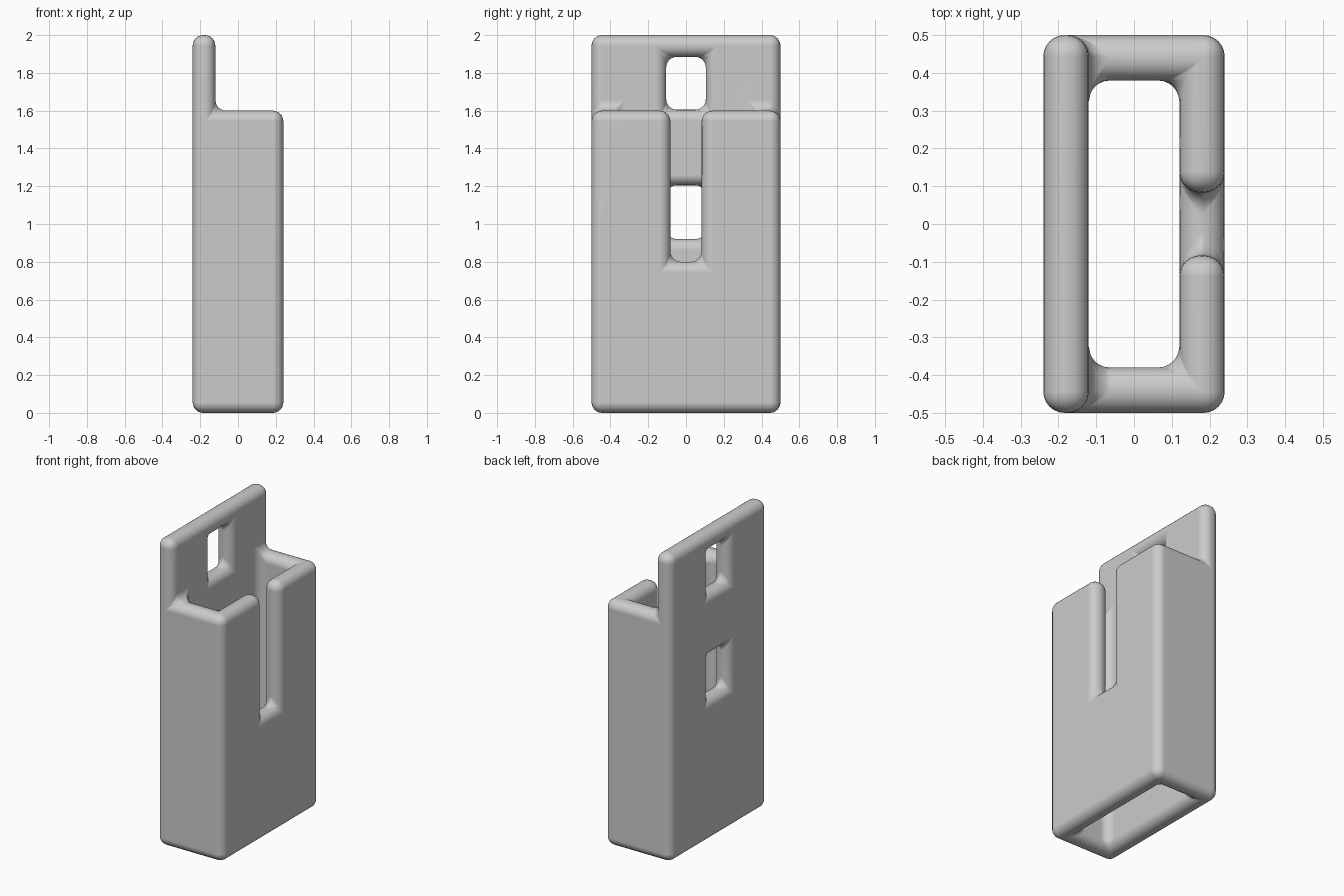
import bpy, bmesh, math

if "Cube" in bpy.data.objects:
    bpy.data.objects.remove(bpy.data.objects["Cube"])

# Main dimensions
X, XI = 0.24, 0.12            # outer / inner half depth
Y, YI = 0.50, 0.38            # outer / inner half width
RIM, TOP = 1.60, 2.00         # sleeve rim and back plate heights
SLOT, SLOT_Z = 0.083, 0.80    # slot half width and bottom
HOLE = 0.105                  # hole half width
HOLES = [(1.605, 1.885), (0.92, 1.205)]

bm = bmesh.new()


def face(points):
    """Add a flat face and its mirror image across y = 0."""
    for s in (1, -1):
        bm.faces.new([bm.verts.new((x, s * y, z)) for x, y, z in points])


def on_x(x, pts):
    face([(x, y, z) for y, z in pts])


def on_y(y, pts):
    face([(x, y, z) for x, z in pts])


def on_z(z, pts):
    face([(x, y, z) for x, y in pts])


# Back plate, both sides, notched for the two holes
notches = []
for lo, hi in HOLES:
    notches += [(0, hi), (HOLE, hi), (HOLE, lo), (0, lo)]
on_x(-X, [(0, 0), (Y, 0), (Y, TOP), (0, TOP)] + notches)
on_x(-XI, [(0, 0), (YI, 0), (YI, RIM), (Y, RIM), (Y, TOP), (0, TOP)] + notches)
on_z(TOP, [(-X, 0), (-XI, 0), (-XI, Y), (-X, Y)])

# Hole linings
for lo, hi in HOLES:
    for z in (lo, hi):
        on_z(z, [(-X, 0), (-XI, 0), (-XI, HOLE), (-X, HOLE)])
    on_y(HOLE, [(-X, lo), (-XI, lo), (-XI, hi), (-X, hi)])

# Side walls
on_y(Y, [(-X, 0), (X, 0), (X, RIM), (-XI, RIM), (-XI, TOP), (-X, TOP)])
on_y(YI, [(-XI, 0), (XI, 0), (XI, RIM), (-XI, RIM)])

# Slotted wall
for x, w in ((X, Y), (XI, YI)):
    on_x(x, [(0, 0), (w, 0), (w, RIM), (SLOT, RIM), (SLOT, SLOT_Z), (0, SLOT_Z)])
on_y(SLOT, [(XI, SLOT_Z), (X, SLOT_Z), (X, RIM), (XI, RIM)])
on_z(SLOT_Z, [(XI, 0), (X, 0), (X, SLOT), (XI, SLOT)])

# Upper rim and open bottom rim
on_z(RIM, [(-XI, YI), (XI, YI), (XI, SLOT), (X, SLOT), (X, Y), (-XI, Y)])
on_z(0, [(-X, 0), (-X, Y), (X, Y), (X, 0), (XI, 0), (XI, YI), (-XI, YI), (-XI, 0)])

bmesh.ops.remove_doubles(bm, verts=bm.verts[:], dist=1e-4)
bmesh.ops.recalc_face_normals(bm, faces=bm.faces[:])
mesh = bpy.data.meshes.new("wall_holder")
bm.to_mesh(mesh)
bm.free()

holder = bpy.data.objects.new("wall_holder", mesh)
bpy.context.collection.objects.link(holder)
bpy.context.view_layer.objects.active = holder
holder.select_set(True)

# Rounded edges
bevel = holder.modifiers.new("rounded_edges", 'BEVEL')
bevel.width = 0.056
bevel.segments = 6
bevel.limit_method = 'ANGLE'
bevel.angle_limit = math.radians(30)
bevel.use_clamp_overlap = False
bpy.ops.object.modifier_apply(modifier=bevel.name)
bpy.ops.object.shade_smooth_by_angle(angle=math.radians(40))
weighted = holder.modifiers.new("even_shading", 'WEIGHTED_NORMAL')
weighted.keep_sharp = True

# Colour
grey = bpy.data.materials.new("plain_grey")
grey.diffuse_color = (0.6, 0.6, 0.6, 1)
grey.use_nodes = True
grey.node_tree.nodes["Principled BSDF"].inputs["Base Color"].default_value = grey.diffuse_color
holder.data.materials.append(grey)
